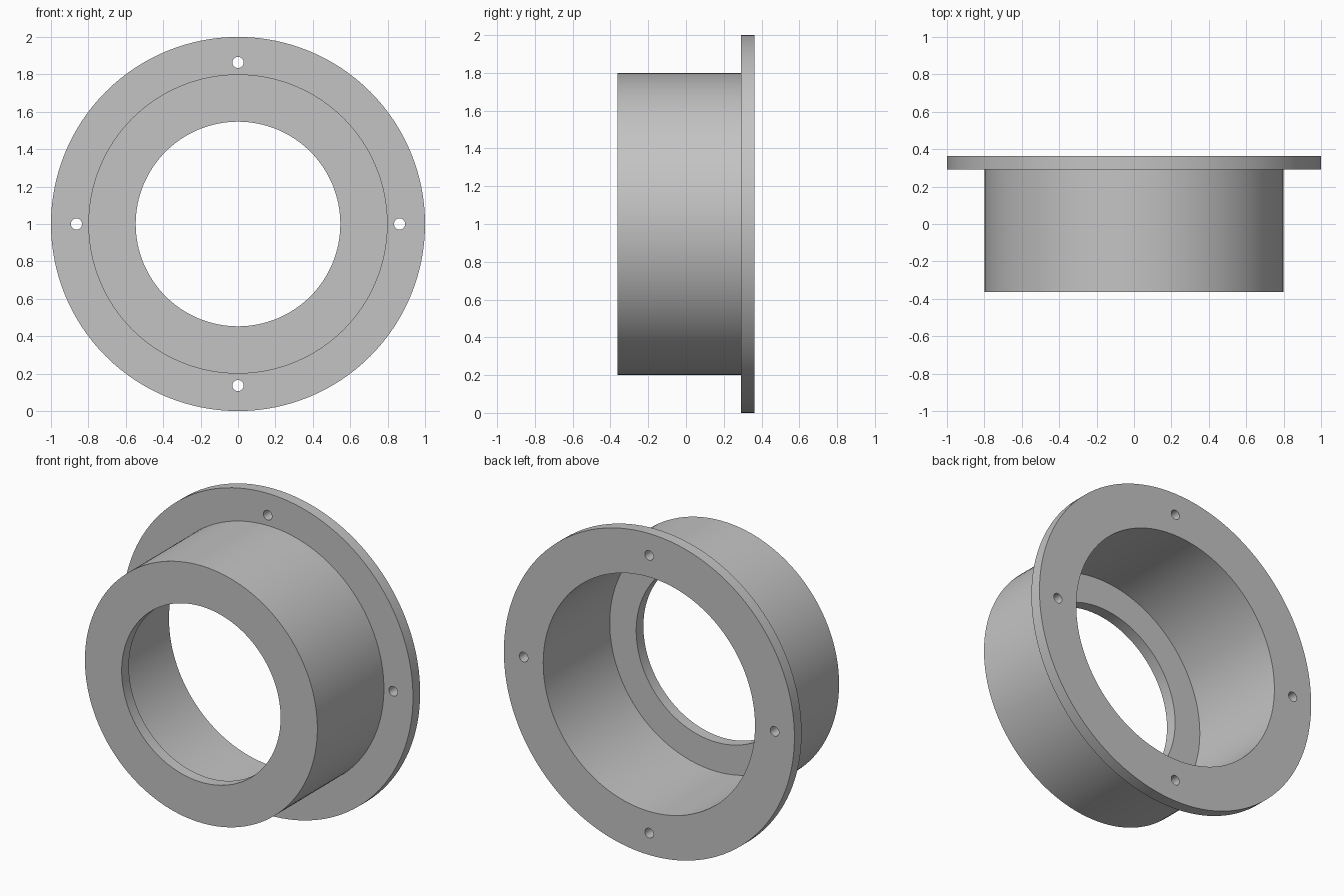
import bpy, bmesh, math
from mathutils import Vector, Matrix

cube = bpy.data.objects.get("Cube")
if cube:
    bpy.data.objects.remove(cube, do_unlink=True)

CENTRE = Vector((0, 0, 1))
FRONT, BACK, WALL = -0.3625, 0.3625, 0.071
FLANGE_R, SLEEVE_R, BORE_R, LIP_R = 1.0, 0.8, 0.729, 0.547
HOLE_R, HOLE_CIRCLE = 0.03, 0.864

grey = bpy.data.materials.new("plain grey")
grey.use_nodes = True
colour = (0.55, 0.55, 0.55, 1)
grey.diffuse_color = colour
grey.node_tree.nodes["Principled BSDF"].inputs["Base Color"].default_value = colour


def make_object(name, bm):
    bmesh.ops.recalc_face_normals(bm, faces=bm.faces)
    mesh = bpy.data.meshes.new(name)
    bm.to_mesh(mesh)
    bm.free()
    mesh.materials.append(grey)
    obj = bpy.data.objects.new(name, mesh)
    bpy.context.collection.objects.link(obj)
    return obj


# Flanged sleeve with an inner front lip: closed (radius, y) section spun about y
section = [(LIP_R, FRONT), (SLEEVE_R, FRONT), (SLEEVE_R, BACK - WALL),
           (FLANGE_R, BACK - WALL), (FLANGE_R, BACK), (BORE_R, BACK),
           (BORE_R, FRONT + WALL), (LIP_R, FRONT + WALL)]
bm = bmesh.new()
verts = [bm.verts.new(CENTRE + Vector((r, y, 0))) for r, y in section]
edges = [bm.edges.new((v, verts[i - 1])) for i, v in enumerate(verts)]
bmesh.ops.spin(bm, geom=verts + edges, cent=CENTRE, axis=(0, 1, 0),
               angle=math.tau, steps=128, use_merge=True)
bmesh.ops.remove_doubles(bm, verts=bm.verts, dist=0.0001)
sleeve = make_object("flanged_sleeve", bm)

# Four bolt holes through the flange
bm = bmesh.new()
for i in range(4):
    a = i * math.pi / 2
    place = CENTRE + Vector((math.cos(a) * HOLE_CIRCLE, BACK - WALL / 2, math.sin(a) * HOLE_CIRCLE))
    bmesh.ops.create_cone(bm, cap_ends=True, segments=32, radius1=HOLE_R, radius2=HOLE_R,
                          depth=WALL * 3,
                          matrix=Matrix.Translation(place) @ Matrix.Rotation(math.pi / 2, 4, 'X'))
cutter = make_object("bolt_hole_cutter", bm)
cutter.hide_render = True

cut = sleeve.modifiers.new("bolt holes", 'BOOLEAN')
cut.operation = 'DIFFERENCE'
cut.solver = 'EXACT'
cut.object = cutter

bpy.ops.object.select_all(action='DESELECT')
sleeve.select_set(True)
bpy.context.view_layer.objects.active = sleeve
bpy.ops.object.modifier_apply(modifier=cut.name)
bpy.data.objects.remove(cutter, do_unlink=True)
bpy.ops.object.shade_smooth_by_angle(angle=math.radians(30))
